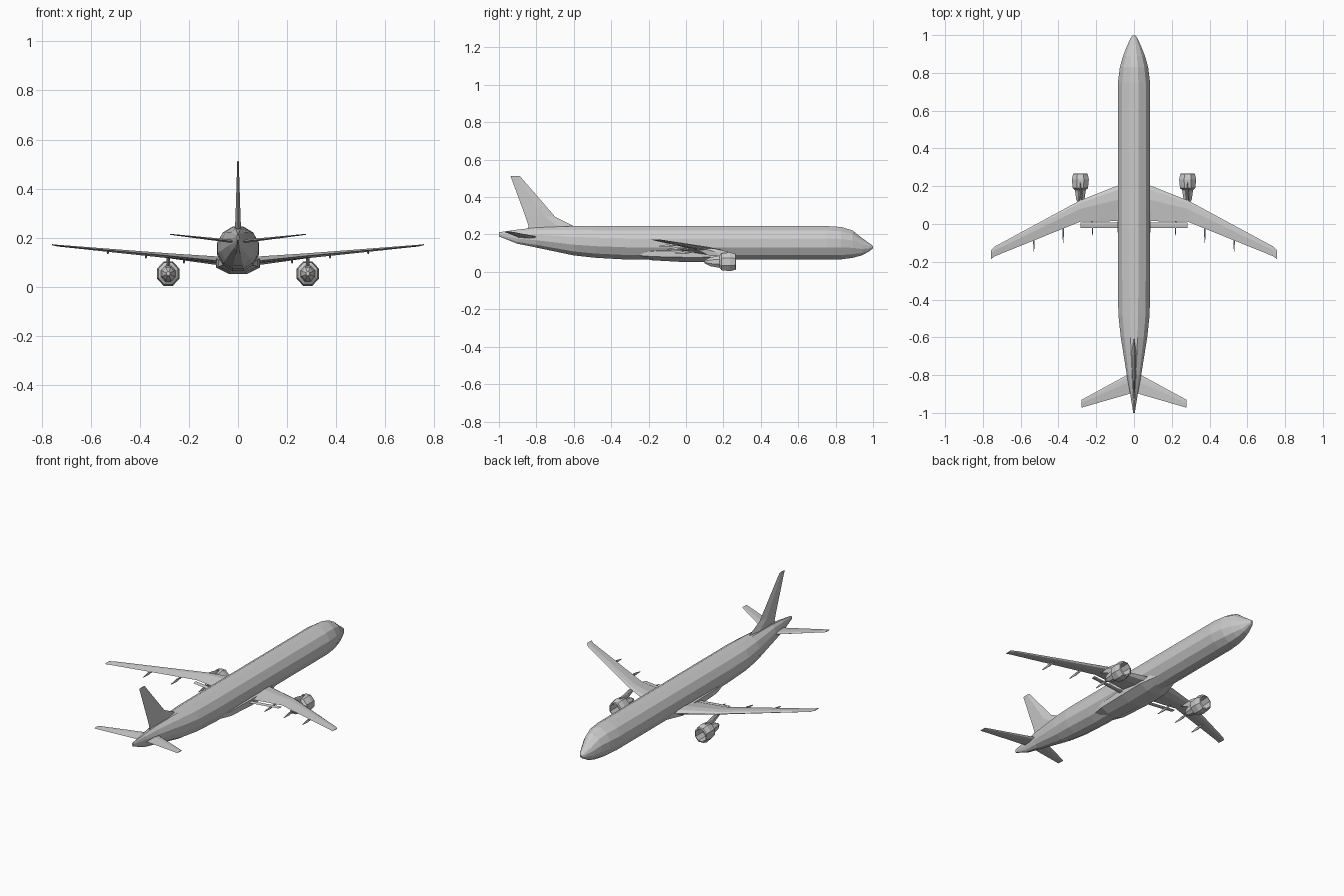
import bpy, bmesh, math

cube = bpy.data.objects.get("Cube")
if cube:
    bpy.data.objects.remove(cube, do_unlink=True)

grey = bpy.data.materials.new("light grey paint")
grey.use_nodes = True
colour = (0.6, 0.6, 0.6, 1)
grey.diffuse_color = colour
grey.node_tree.nodes["Principled BSDF"].inputs["Base Color"].default_value = colour


def loft(name, rings, mirror=False):
    """Skin a row of equal-length point rings, close both ends."""
    bm = bmesh.new()
    rows = [[bm.verts.new(p) for p in ring] for ring in rings]
    n = len(rows[0])
    for a, b in zip(rows, rows[1:]):
        for i in range(n):
            j = (i + 1) % n
            bm.faces.new((a[i], a[j], b[j], b[i]))
    bm.faces.new(rows[0])
    bm.faces.new(rows[-1])
    bmesh.ops.recalc_face_normals(bm, faces=bm.faces)
    mesh = bpy.data.meshes.new(name)
    bm.to_mesh(mesh)
    bm.free()
    mesh.materials.append(grey)
    obj = bpy.data.objects.new(name, mesh)
    bpy.context.collection.objects.link(obj)
    if mirror:
        obj.modifiers.new("Mirror", 'MIRROR').use_mirror_merge = False
    return obj


def oval(x, y, z, rx, rz, sides=12):
    """Ring across the y axis with a flat top and bottom."""
    s = 1 / math.cos(math.pi / sides)
    angles = [2 * math.pi * (i + 0.5) / sides for i in range(sides)]
    return [(x + rx * s * math.sin(a), y, z + rz * s * math.cos(a)) for a in angles]


def foil(x, z, front, back, thick):
    """Thin wing section at span x."""
    c = front - back
    return [(x, front, z), (x, front - 0.12 * c, z + 0.4 * thick),
            (x, front - 0.4 * c, z + 0.5 * thick), (x, back, z),
            (x, front - 0.4 * c, z - 0.5 * thick), (x, front - 0.12 * c, z - 0.4 * thick)]


# Fuselage: y, half width, bottom, top
body = [(-1.0, 0.004, 0.19, 0.212), (-0.9, 0.02, 0.15, 0.226), (-0.8, 0.038, 0.13, 0.237),
        (-0.6, 0.07, 0.088, 0.245), (-0.48, 0.083, 0.075, 0.245), (-0.3, 0.085, 0.065, 0.245),
        (0.75, 0.085, 0.065, 0.245), (0.83, 0.075, 0.067, 0.24), (0.89, 0.058, 0.075, 0.222),
        (0.94, 0.038, 0.088, 0.182), (0.98, 0.02, 0.11, 0.153), (1.0, 0.006, 0.126, 0.138)]
loft("fuselage", [oval(0, y, (lo + hi) / 2, w, (hi - lo) / 2) for y, w, lo, hi in body])

# Belly fairing between the wings
fairing = [(-0.3, 0.05, 0.01), (-0.18, 0.08, 0.034), (0.0, 0.088, 0.044),
           (0.16, 0.09, 0.042), (0.27, 0.06, 0.02)]
loft("belly_fairing", [oval(0, y, 0.096, w, h, 8) for y, w, h in fairing])

# Wings and tailplanes
loft("wing", [foil(0.04, 0.103, 0.22, 0.015, 0.036), foil(0.1, 0.108, 0.198, 0.015, 0.034),
              foil(0.285, 0.127, 0.125, 0.012, 0.02), foil(0.735, 0.168, -0.118, -0.17, 0.007),
              foil(0.757, 0.172, -0.14, -0.185, 0.004)], mirror=True)
loft("inner_flap", [foil(0.08, 0.1, 0.008, -0.02, 0.006),
                    foil(0.283, 0.12, 0.008, -0.02, 0.006)], mirror=True)
loft("tailplane", [foil(0.01, 0.184, -0.785, -0.895, 0.014),
                   foil(0.277, 0.214, -0.93, -0.972, 0.004)], mirror=True)

# Tail fin, stacked upwards: height, front, back, half thickness
fin = [(0.225, -0.6, -0.85, 0.012), (0.245, -0.6, -0.842, 0.012),
       (0.295, -0.7, -0.858, 0.01), (0.512, -0.888, -0.938, 0.003)]
loft("tail_fin", [[(0, f, z), (t, f - 0.35 * (f - b), z), (0, b, z),
                   (-t, f - 0.35 * (f - b), z)] for z, f, b, t in fin])

# Engines: hollow intake, cowl, then the narrow core
ex, ez = 0.284, 0.054
cowl = [(0.2, 0.01), (0.2, 0.034), (0.268, 0.036), (0.265, 0.043), (0.235, 0.05),
        (0.19, 0.045), (0.18, 0.032), (0.13, 0.024), (0.1, 0.008)]
loft("engine", [oval(ex, y, ez, r * 0.9, r, 8) for y, r in cowl], mirror=True)
pylon = [(0.085, 0.23, 0.13), (0.108, 0.225, 0.08), (0.125, 0.15, 0.04)]
loft("engine_pylon", [[(ex, f, z), (ex + 0.007, (f + b) / 2, z), (ex, b, z),
                       (ex - 0.007, (f + b) / 2, z)] for z, f, b in pylon], mirror=True)

# Flap track fairings under the trailing edge
for label, x, y, z in (("inner", 0.22, -0.005, 0.108), ("middle", 0.375, -0.045, 0.128),
                       ("outer", 0.53, -0.09, 0.145)):
    loft(label + "_flap_track", [oval(x, y + 0.05, z, 0.002, 0.003, 6),
                                 oval(x, y, z - 0.004, 0.004, 0.008, 6),
                                 oval(x, y - 0.055, z - 0.008, 0.001, 0.002, 6)], mirror=True)
